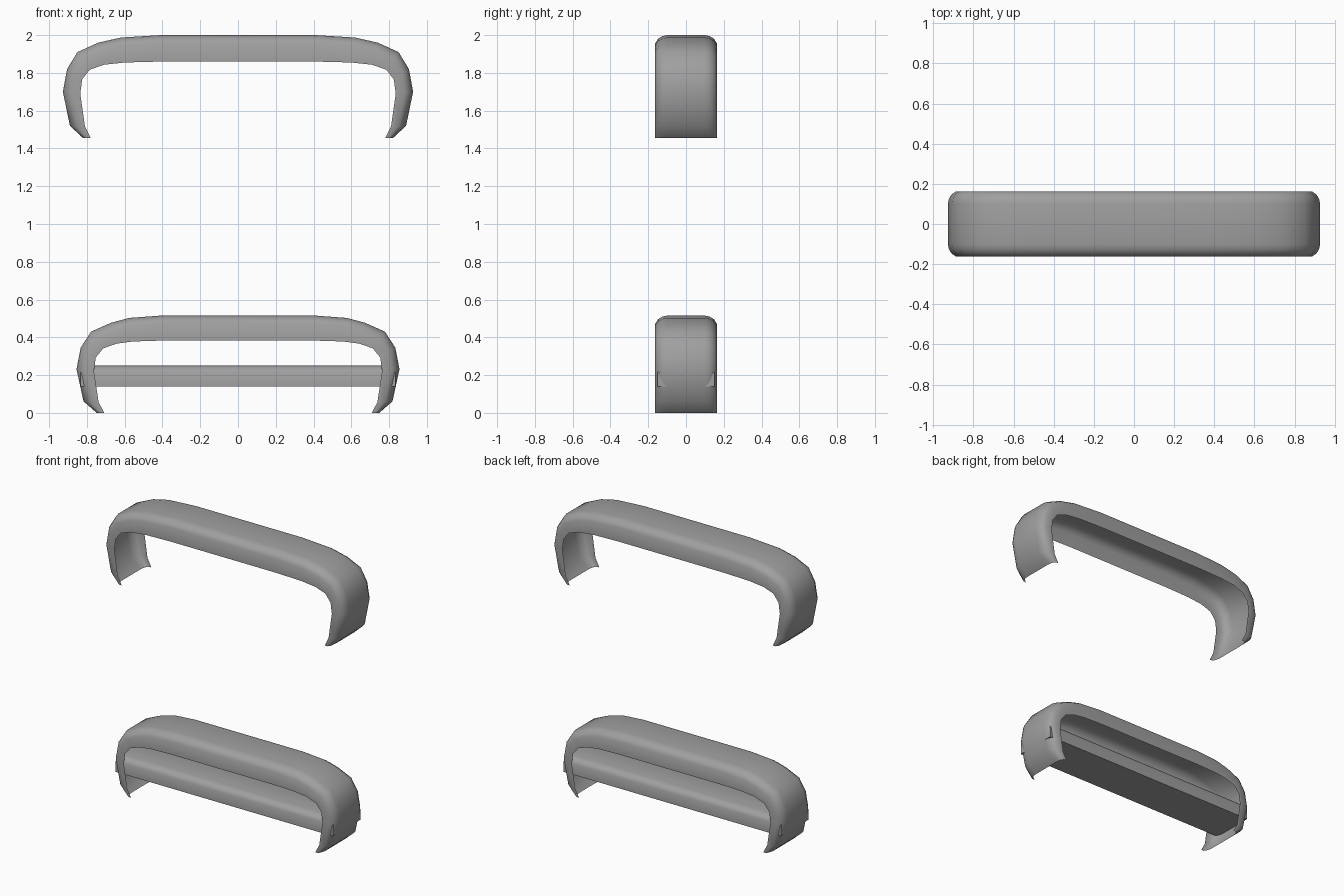
import bpy, bmesh

default = bpy.data.objects.get("Cube")
if default:
    bpy.data.objects.remove(default, do_unlink=True)

grey = bpy.data.materials.new("mid grey")
grey.use_nodes = True
COLOUR = (0.35, 0.35, 0.35, 1)
grey.diffuse_color = COLOUR
grey.node_tree.nodes["Principled BSDF"].inputs["Base Color"].default_value = COLOUR


def finish(name, bm, angle):
    bmesh.ops.recalc_face_normals(bm, faces=bm.faces)
    mesh = bpy.data.meshes.new(name)
    bm.to_mesh(mesh)
    bm.free()
    mesh.materials.append(grey)
    obj = bpy.data.objects.new(name, mesh)
    bpy.context.collection.objects.link(obj)
    bpy.ops.object.select_all(action="DESELECT")
    obj.select_set(True)
    bpy.context.view_layer.objects.active = obj
    bpy.ops.object.shade_smooth_by_angle(angle=angle)
    return obj


# Half of the arch, from the middle to the foot: outer x, z and rim x, z
ARCH = [
    (0.41, 0.545, 0.41, 0.405),
    (0.62, 0.532, 0.60, 0.400),
    (0.74, 0.505, 0.71, 0.388),
    (0.85, 0.455, 0.785, 0.362),
    (0.905, 0.365, 0.825, 0.310),
    (0.927, 0.245, 0.835, 0.235),
    (0.89, 0.065, 0.81, 0.060),
    (0.82, 0.0, 0.78, 0.0),
]
# Half of the channel section: y and share of the shoulder depth
SHOULDER = [(0.10, 0), (0.125, 0.12), (0.148, 0.45), (0.163, 1)]


def channel(name, base, inset, height):
    """Open channel swept over the arch, with rounded shoulders."""
    bm = bmesh.new()
    stretch = height / ARCH[0][1]
    half = []
    for ox, oz, ix, iz in ARCH:
        # the bends move inwards, the straight top keeps its length
        shift = inset * min(1, max(0, (ox - 0.41) / 0.35))
        half.append((ox - shift, oz * stretch, ix - shift, iz * stretch))
    stations = [(-a, b, -c, d) for a, b, c, d in reversed(half)] + half
    rows = []
    for ox, oz, ix, iz in stations:
        depth = ((ox - ix) ** 2 + (oz - iz) ** 2) ** 0.5
        part = min(0.5, 0.043 / depth)
        side = [(y, s * part) for y, s in SHOULDER] + [(0.163, 1)]
        section = [(-y, t) for y, t in reversed(side)] + side
        rows.append([bm.verts.new((ox + (ix - ox) * t, y, base + oz + (iz - oz) * t))
                     for y, t in section])
    for r, s in zip(rows, rows[1:]):
        for i in range(len(r) - 1):
            bm.faces.new((r[i], s[i], s[i + 1], r[i + 1]))
    # make the outside the front of the sheet
    obj = finish(name, bm, 1.4)
    top = max(obj.data.polygons, key=lambda p: p.center.z)
    if top.normal.z < 0:
        obj.data.flip_normals()
    return obj


channel("upper_handle", 1.455, 0.0, 0.545)
channel("lower_handle", 0.0, 0.072, 0.515)

# Crossbar with softened upper edges, reaching into both legs
bm = bmesh.new()
profile = [(-0.15, 0.14), (0.15, 0.14), (0.15, 0.215), (0.135, 0.24),
           (0.10, 0.25), (-0.10, 0.25), (-0.135, 0.24), (-0.15, 0.215)]
ends = [[bm.verts.new((x, y, z)) for y, z in profile] for x in (-0.835, 0.835)]
for ring in ends:
    bm.faces.new(ring)
for i in range(len(profile)):
    j = (i + 1) % len(profile)
    bm.faces.new((ends[0][i], ends[0][j], ends[1][j], ends[1][i]))
finish("crossbar", bm, 1.1)
